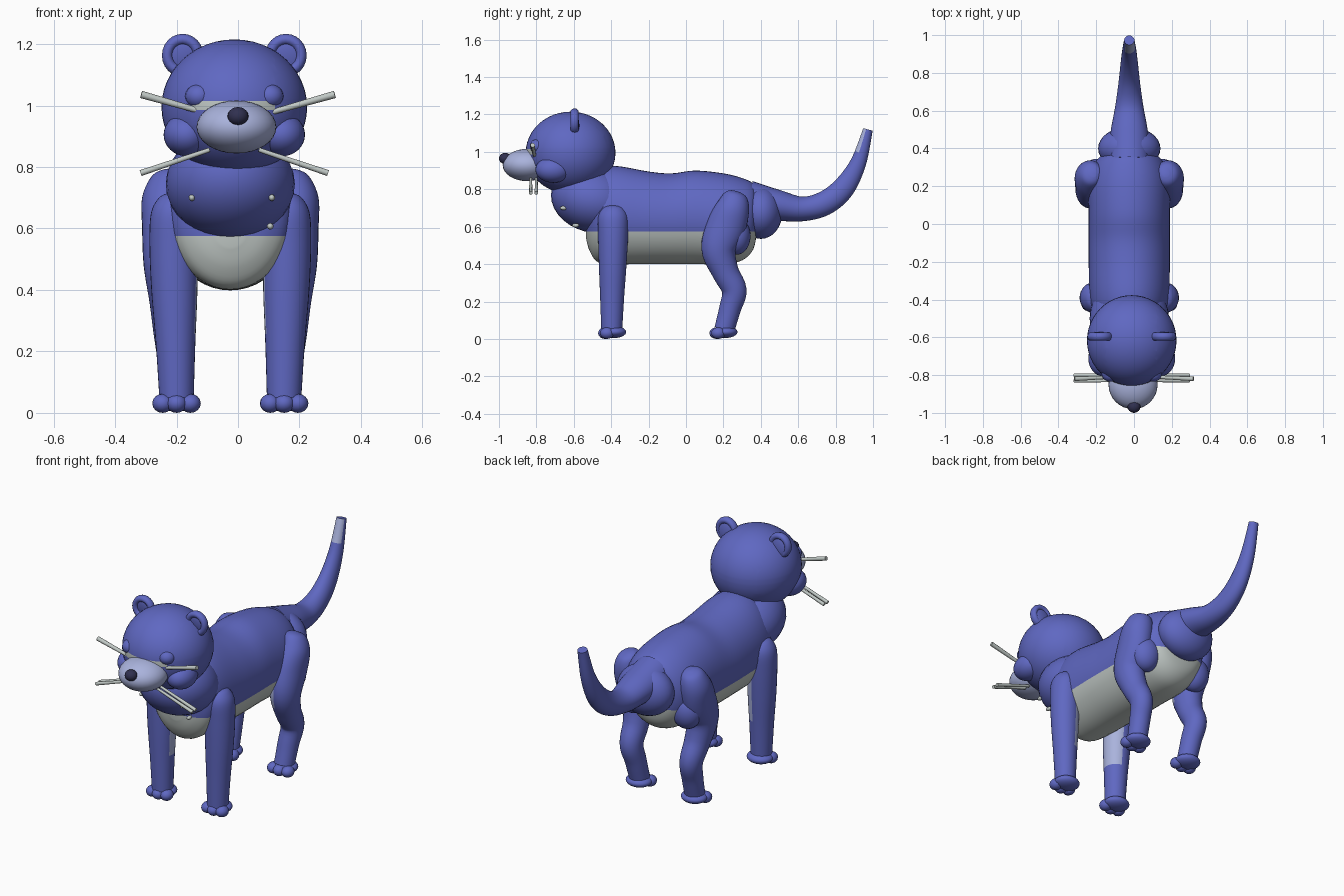
import bpy
import bmesh
import math
from mathutils import Vector, Matrix

cube = bpy.data.objects.get("Cube")
if cube:
    bpy.data.objects.remove(cube, do_unlink=True)

CX = -0.025  # body midline
HX = -0.012  # head midline


def material(name, rgb):
    m = bpy.data.materials.new(name)
    m.use_nodes = True
    m.diffuse_color = (*rgb, 1)
    m.node_tree.nodes["Principled BSDF"].inputs["Base Color"].default_value = (*rgb, 1)
    return m


BLUE = material("blue fur", (0.115, 0.138, 0.54))
GREY = material("belly grey", (0.53, 0.58, 0.56))
PALE = material("muzzle pale blue", (0.40, 0.45, 0.72))
DARK = material("nose dark", (0.03, 0.03, 0.08))


def finish(name, bm, mats, cuts=(), rule=None):
    """Cut the mesh along planes, colour faces by a rule, and link the object."""
    for co, no in cuts:
        bmesh.ops.bisect_plane(bm, geom=bm.verts[:] + bm.edges[:] + bm.faces[:],
                               plane_co=co, plane_no=no)
    bmesh.ops.recalc_face_normals(bm, faces=bm.faces[:])
    bm.normal_update()
    for f in bm.faces:
        f.smooth = True
        if rule and rule(f.calc_center_median(), f.normal):
            f.material_index = 1
    me = bpy.data.meshes.new(name)
    bm.to_mesh(me)
    bm.free()
    for m in mats:
        me.materials.append(m)
    me.set_sharp_from_angle(angle=math.radians(50))
    ob = bpy.data.objects.new(name, me)
    bpy.context.collection.objects.link(ob)
    return ob


def ball(name, loc, radii, mats=(BLUE,), tilt=0, roll=0, seg=32, **kw):
    bm = bmesh.new()
    bmesh.ops.create_uvsphere(bm, u_segments=seg, v_segments=seg // 2, radius=1)
    m = (Matrix.Translation(loc) @ Matrix.Rotation(math.radians(tilt), 4, 'X')
         @ Matrix.Rotation(math.radians(roll), 4, 'Y') @ Matrix.Diagonal((*radii, 1)))
    bmesh.ops.transform(bm, matrix=m, verts=bm.verts[:])
    return finish(name, bm, mats, **kw)


def smooth_path(rows, steps):
    """Catmull-Rom interpolation of position and radius rows."""
    pts = [Vector(r) for r in rows]
    out = []
    for i in range(len(pts) - 1):
        b, c = pts[i], pts[i + 1]
        a, d = pts[max(i - 1, 0)], pts[min(i + 2, len(pts) - 1)]
        for k in range(steps):
            t = k / steps
            out.append(0.5 * (2 * b + (c - a) * t + (2 * a - 5 * b + 4 * c - d) * t * t
                              + (3 * b - a - 3 * c + d) * t ** 3))
    return out + [pts[-1]]


def loft(name, rows, mats=(BLUE,), steps=5, seg=32, axis=None, **kw):
    """Elliptical tube; rows hold x, y, z and the radii across and in the side plane."""
    rows = [(*r, 0) for r in rows]  # pad to a uniform vector size
    rows = smooth_path([r[:5] for r in rows], steps)
    bm = bmesh.new()
    rings = []
    for i, r in enumerate(rows):
        lo, hi = rows[max(i - 1, 0)], rows[min(i + 1, len(rows) - 1)]
        tan = Vector(axis) if axis else Vector((0, hi[1] - lo[1], hi[2] - lo[2])).normalized()
        nrm = tan.cross(Vector((1, 0, 0)))
        mid = Vector((r[0], r[1], r[2]))
        ring = []
        for k in range(seg):
            a = 2 * math.pi * k / seg
            ring.append(bm.verts.new(mid + Vector((r[3] * math.cos(a), 0, 0))
                                     + nrm * (r[4] * math.sin(a))))
        rings.append(ring)
    for p, q in zip(rings, rings[1:]):
        for k in range(seg):
            n = (k + 1) % seg
            bm.faces.new((p[k], p[n], q[n], q[k]))
    bm.faces.new(rings[0])
    bm.faces.new(rings[-1])
    return finish(name, bm, mats, **kw)


def rod(name, a, b, r):
    a, b = Vector(a), Vector(b)
    bm = bmesh.new()
    rot = (b - a).to_track_quat('Z', 'Y').to_matrix().to_4x4()
    bmesh.ops.create_cone(bm, cap_ends=True, segments=10, radius1=r * 0.8, radius2=r * 1.1,
                          depth=(b - a).length, matrix=Matrix.Translation((a + b) / 2) @ rot)
    return finish(name, bm, (GREY,))


# Torso: y, bottom, top, half width; grey underside
sections = [(-0.535, 0.54, 0.66, 0.05), (-0.515, 0.47, 0.78, 0.13), (-0.47, 0.41, 0.90, 0.19),
            (-0.38, 0.40, 0.925, 0.21), (-0.2, 0.40, 0.895, 0.215), (-0.08, 0.40, 0.885, 0.215),
            (0.05, 0.40, 0.90, 0.215), (0.2, 0.40, 0.885, 0.215), (0.3, 0.42, 0.86, 0.195),
            (0.36, 0.48, 0.83, 0.15), (0.38, 0.58, 0.78, 0.08)]
BELLY = 0.575
loft("torso", [(CX, y, (b + t) / 2, w, (t - b) / 2) for y, b, t, w in sections],
     mats=(BLUE, GREY), axis=(0, 1, 0), seg=48,
     cuts=[((0, 0, BELLY), (0, 0, 1))], rule=lambda c, n: c.z < BELLY)
ball("chest", (CX, -0.50, 0.745), (0.21, 0.225, 0.175), tilt=-15)
ball("rump", (CX, 0.40, 0.675), (0.165, 0.115, 0.14))

# Chest spots
for x, y, z in [(-0.15, -0.655, 0.70), (0.11, -0.655, 0.70), (0.105, -0.59, 0.607)]:
    ball("chest_spot", (x, y, z), (0.011, 0.02, 0.011), mats=(GREY,), seg=10)

# Tail with a pale patch near the tip
loft("tail", [(CX, 0.34, 0.735, 0.11, 0.11), (CX, 0.48, 0.715, 0.10, 0.085),
              (CX, 0.62, 0.695, 0.075, 0.066), (CX, 0.74, 0.725, 0.058, 0.065),
              (CX, 0.84, 0.805, 0.047, 0.06), (CX, 0.92, 0.94, 0.037, 0.043),
              (CX, 0.973, 1.12, 0.027, 0.026)],
     mats=(BLUE, PALE), steps=7, rule=lambda c, n: c.z > 1.01 and n.y < -0.35 and n.x > -0.7)

# Legs and paws
for s, side in ((-1, "right"), (1, "left")):
    def leg(name, rows, rule):
        loft(f"{side}_{name}_leg", [(CX + s * o, y, z, rx, ry) for o, y, z, rx, ry in rows],
             mats=(BLUE, PALE), rule=rule)

    leg("front", [(0.182, -0.39, 0.715, 0.02, 0.02), (0.182, -0.39, 0.70, 0.05, 0.055),
                  (0.185, -0.39, 0.65, 0.073, 0.08), (0.185, -0.39, 0.55, 0.078, 0.08),
                  (0.182, -0.392, 0.40, 0.075, 0.074), (0.178, -0.395, 0.22, 0.064, 0.064),
                  (0.175, -0.397, 0.05, 0.056, 0.056)],
        lambda c, n: 0.27 < c.z < 0.6 and s * n.x < -0.1 and n.y > -0.45)
    leg("rear", [(0.19, 0.27, 0.79, 0.02, 0.02), (0.20, 0.265, 0.77, 0.055, 0.06),
                 (0.207, 0.25, 0.70, 0.08, 0.09), (0.207, 0.215, 0.60, 0.08, 0.105),
                 (0.205, 0.175, 0.48, 0.077, 0.093), (0.195, 0.21, 0.36, 0.068, 0.072),
                 (0.19, 0.258, 0.26, 0.06, 0.066), (0.18, 0.235, 0.16, 0.056, 0.058),
                 (0.175, 0.205, 0.05, 0.054, 0.054)],
        lambda c, n: 0.42 < c.z < 0.6 and s * n.x < -0.2 and n.y < -0.25)
    ball(f"{side}_haunch", (CX + s * 0.17, 0.27, 0.55), (0.085, 0.075, 0.10))

    for end, y in (("front", -0.395), ("rear", 0.20)):
        ball(f"{side}_{end}_paw", (CX + s * 0.175, y + 0.01, 0.037), (0.072, 0.065, 0.032))
        for k in (-1, 0, 1):
            ball(f"{side}_{end}_toe", (CX + s * 0.175 + k * 0.045, y - 0.037 + abs(k) * 0.01, 0.031),
                 (0.034, 0.038, 0.031), seg=16)

# Head with a light strip over the muzzle
ball("head", (HX, -0.617, 0.995), (0.237, 0.24, 0.22), mats=(BLUE, GREY), seg=48,
     cuts=[((0, 0, z), (0, 0, 1)) for z in (0.985, 1.015)]
     + [((x, 0, 0), (1, 0, 0)) for x in (-0.15, 0.12)],
     rule=lambda c, n: 0.985 < c.z < 1.015 and -0.15 < c.x < 0.12 and c.y < -0.7)
ball("muzzle", (-0.005, -0.85, 0.93), (0.13, 0.13, 0.086), mats=(PALE,))
ball("nose", (0, -0.967, 0.965), (0.034, 0.033, 0.030), mats=(DARK,), seg=20)

for s, side in ((-1, "right"), (1, "left")):
    ball(f"{side}_cheek", (HX + s * 0.155, -0.71, 0.905), (0.075, 0.095, 0.07))
    ball(f"{side}_brow", (HX + s * 0.115, -0.79, 1.03), (0.045, 0.045, 0.04), seg=20)
    # Ear: thin disc with a raised rim at the back
    ex = HX + s * 0.168
    ball(f"{side}_ear", (ex, -0.59, 1.16), (0.055, 0.018, 0.06), tilt=8)
    bm = bmesh.new()
    rim = [(0.05 * math.cos(2 * math.pi * k / 24), 0.052 * math.sin(2 * math.pi * k / 24))
           for k in range(24)]
    rings = [[bm.verts.new((ex + u * (1 + 0.35 * math.cos(a)), -0.596 + 0.022 * math.sin(a),
                            1.163 + v * (1 + 0.35 * math.cos(a)))) for u, v in rim]
             for a in [2 * math.pi * j / 10 for j in range(10)]]
    for j in range(10):
        p, q = rings[j], rings[(j + 1) % 10]
        for k in range(24):
            n = (k + 1) % 24
            bm.faces.new((p[k], p[n], q[n], q[k]))
    finish(f"{side}_ear_rim", bm, (BLUE,))
    # Whiskers
    rod(f"{side}_upper_whisker", (s * 0.11, -0.81, 0.978), (s * 0.315, -0.82, 1.036), 0.011)
    for y in (-0.83, -0.80):
        rod(f"{side}_lower_whisker", (HX + s * 0.08, y, 0.856), (HX + s * 0.305, y, 0.78), 0.009)
